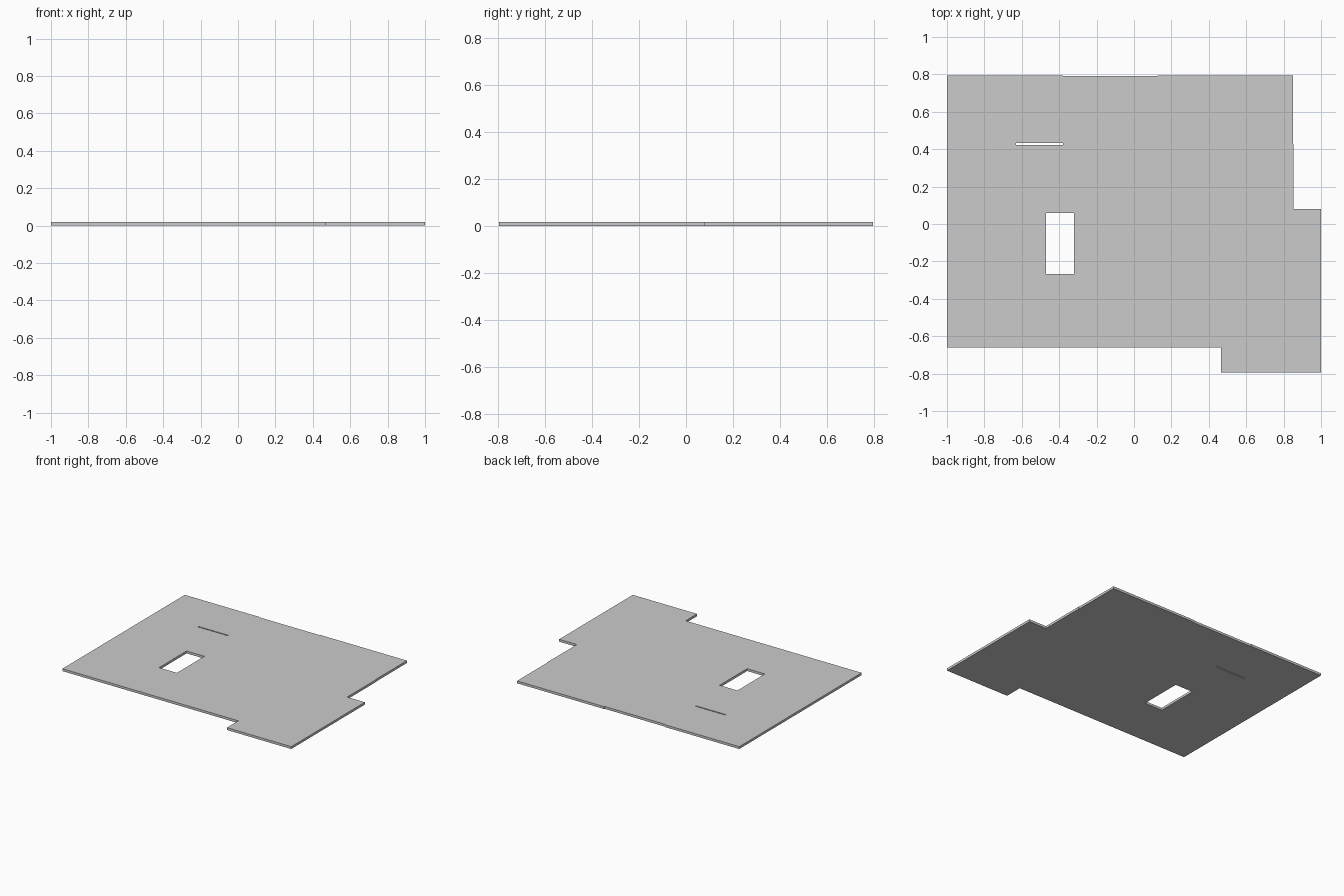
import bpy, bmesh

if "Cube" in bpy.data.objects:
    bpy.data.objects.remove(bpy.data.objects["Cube"])

THICK = 0.018

# Rectangles as (x0, y0, x1, y1)
slabs = [
    (-1.0, -0.66, 0.85, 0.795),    # main floor area
    (0.465, -0.795, 1.0, 0.08),    # projecting corner bay
    (0.85, 0.08, 0.853, 0.428),    # slight step on the right edge
]
openings = [
    (-0.47, -0.267, -0.322, 0.06),   # stair opening
    (-0.63, 0.423, -0.38, 0.432),    # narrow slot
    (-0.38, 0.79, 0.125, 0.795),     # shallow recess in back edge
]


def inside(x, y, rects):
    return any(a < x < c and b < y < d for a, b, c, d in rects)


# Floor plan: keep the grid cells covered by a slab and not by an opening
rects = slabs + openings
xs = sorted({v for r in rects for v in (r[0], r[2])})
ys = sorted({v for r in rects for v in (r[1], r[3])})
bm = bmesh.new()
for x0, x1 in zip(xs, xs[1:]):
    for y0, y1 in zip(ys, ys[1:]):
        cx, cy = (x0 + x1) / 2, (y0 + y1) / 2
        if inside(cx, cy, slabs) and not inside(cx, cy, openings):
            bm.faces.new([bm.verts.new((x, y, 0)) for x, y in
                          ((x0, y0), (x1, y0), (x1, y1), (x0, y1))])
bmesh.ops.remove_doubles(bm, verts=bm.verts[:], dist=1e-5)

# Thickness: extrude the plan upwards, keeping the underside
ext = bmesh.ops.extrude_face_region(bm, geom=bm.faces[:], use_keep_orig=True)
top = [v for v in ext["geom"] if isinstance(v, bmesh.types.BMVert)]
bmesh.ops.translate(bm, verts=top, vec=(0, 0, THICK))
bmesh.ops.recalc_face_normals(bm, faces=bm.faces[:])

mesh = bpy.data.meshes.new("floor_slab")
bm.to_mesh(mesh)
bm.free()
bpy.context.collection.objects.link(bpy.data.objects.new("floor_slab", mesh))
